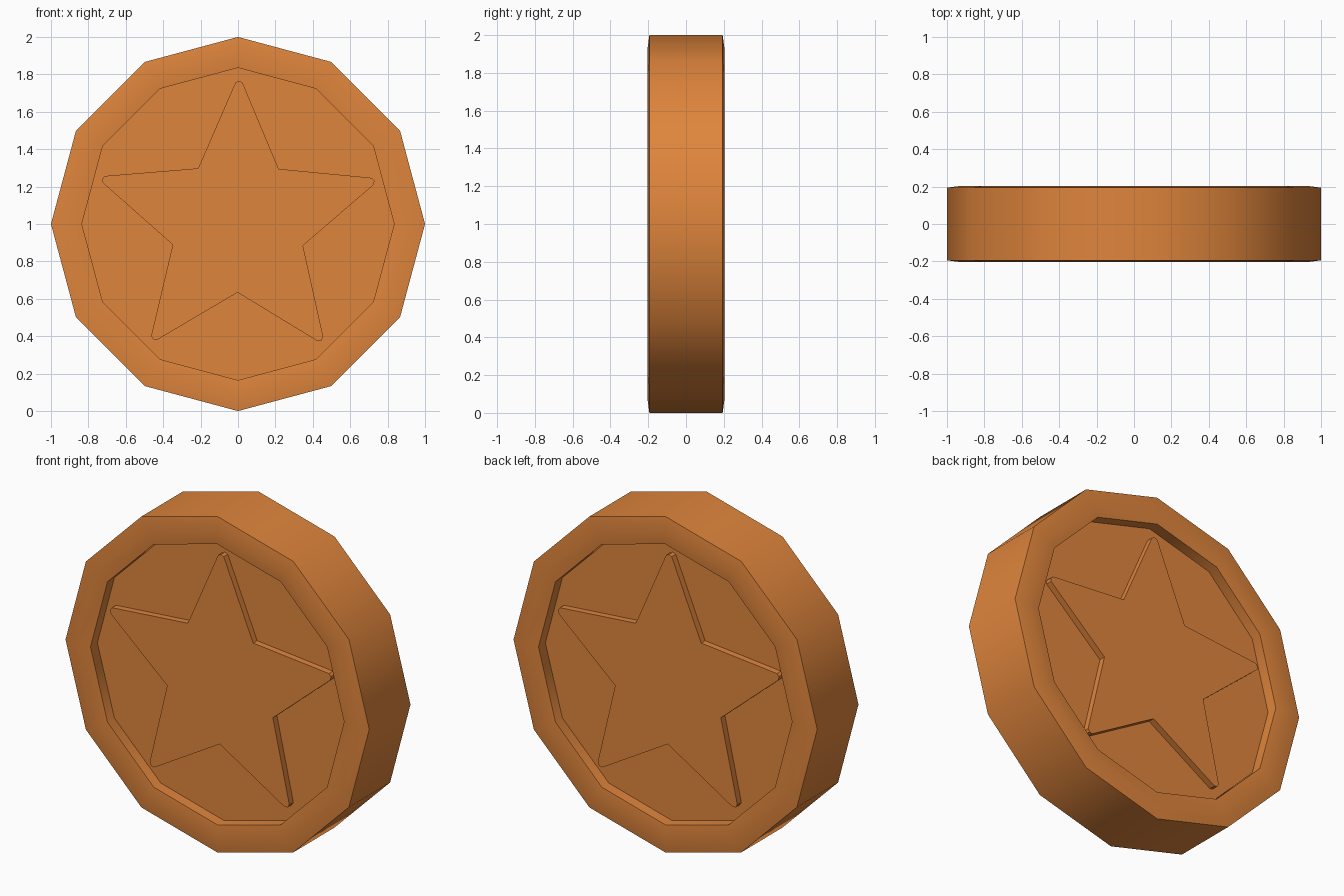
import bpy, bmesh, math
from mathutils import Vector

if "Cube" in bpy.data.objects:
    bpy.data.objects.remove(bpy.data.objects["Cube"])

copper = bpy.data.materials.new("copper orange")
copper.diffuse_color = (0.74, 0.235, 0.045, 1)
copper.use_nodes = True
copper.node_tree.nodes["Principled BSDF"].inputs["Base Color"].default_value = copper.diffuse_color


def finish(bm, name):
    bmesh.ops.recalc_face_normals(bm, faces=bm.faces)
    me = bpy.data.meshes.new(name)
    bm.to_mesh(me)
    bm.free()
    me.materials.append(copper)
    ob = bpy.data.objects.new(name, me)
    bpy.context.collection.objects.link(ob)
    bpy.ops.object.select_all(action='DESELECT')
    ob.select_set(True)
    bpy.context.view_layer.objects.active = ob
    bpy.ops.object.shade_smooth_by_angle(angle=math.radians(35))
    return ob


# Coin body: twelve-sided disc with a raised, softly crowned rim on both sides
SIDES = 12
FLOOR, STAR = 0.13, 0.168
half = [(0.835, -FLOOR), (0.835, -0.195), (0.925, -0.204), (1.0, -0.194)]
profile = half + [(r, -y) for r, y in reversed(half)]
bm = bmesh.new()
rings = []
for r, y in profile:
    rings.append([bm.verts.new((r * math.cos(i * math.tau / SIDES), y,
                                1 + r * math.sin(i * math.tau / SIDES)))
                  for i in range(SIDES)])
for a, b in zip(rings, rings[1:]):
    for i in range(SIDES):
        j = (i + 1) % SIDES
        bm.faces.new((a[i], a[j], b[j], b[i]))
bm.faces.new(rings[0])
bm.faces.new(rings[-1])
finish(bm, "coin_body")

# Raised star with rounded tips, one on each face
arm = [(0.735, -0.028), (0.757, -0.018), (0.765, 0), (0.757, 0.018), (0.735, 0.028)]


def star(name, side):
    pts = []
    for k in range(5):
        a = math.radians(89.6 + 72 * k)
        c, s = math.cos(a), math.sin(a)
        pts += [(r * c - w * s, r * s + w * c) for r, w in arm]
        n = a + math.radians(36)
        pts.append((0.366 * math.cos(n), 0.366 * math.sin(n)))
    bm = bmesh.new()
    # the rear star is the front one turned half way round the upright axis
    low = [bm.verts.new((-side * x, side * (FLOOR - 0.02), 1 + z)) for x, z in pts]
    face = bm.faces.new(low)
    top = bmesh.ops.extrude_face_region(bm, geom=[face])["geom"]
    bmesh.ops.translate(bm, vec=Vector((0, side * (STAR - FLOOR + 0.02), 0)),
                        verts=[v for v in top if isinstance(v, bmesh.types.BMVert)])
    finish(bm, name)


star("front_star", -1)
star("back_star", 1)
